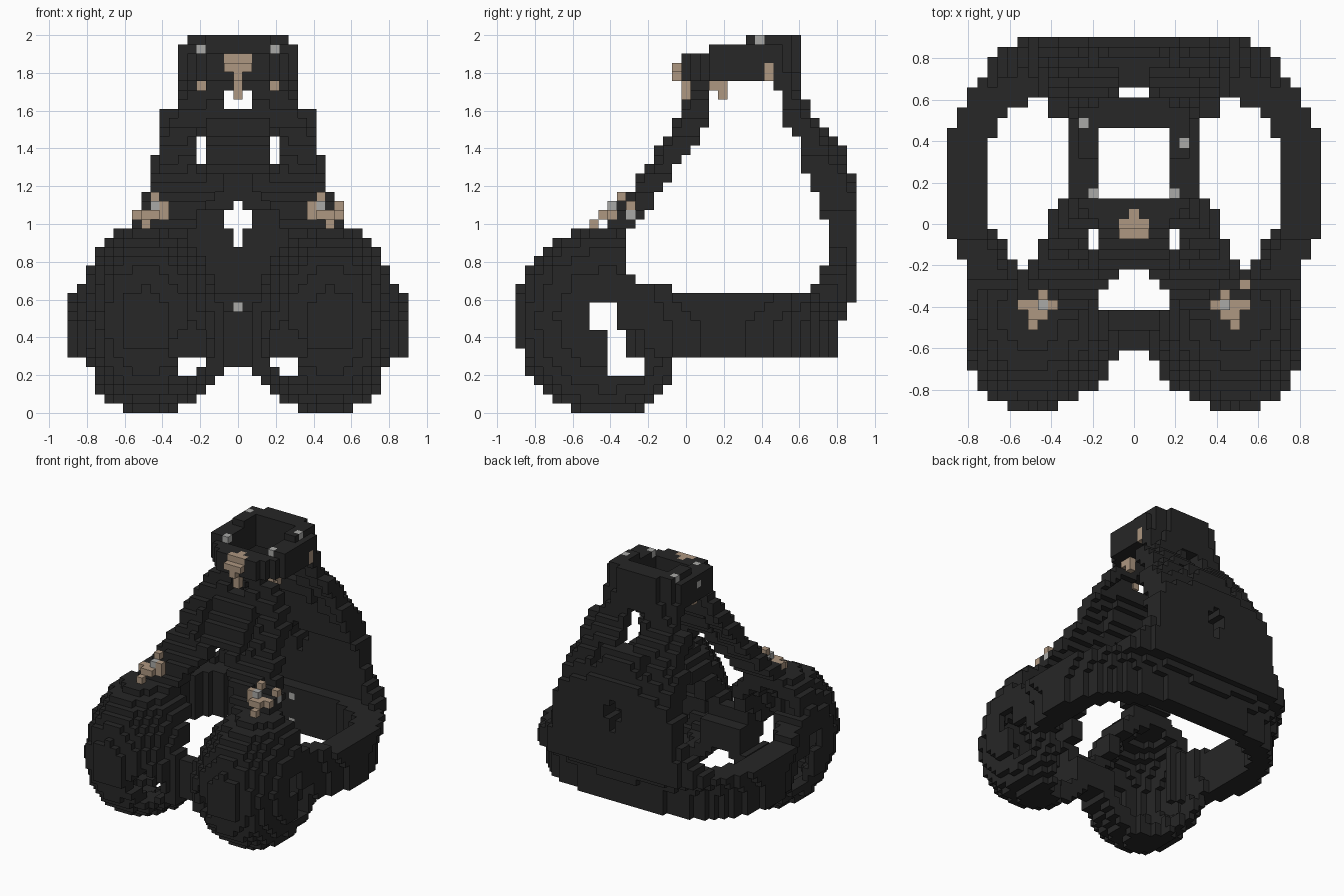
import bpy
import bmesh

if "Cube" in bpy.data.objects:
    bpy.data.objects.remove(bpy.data.objects["Cube"], do_unlink=True)

V = 2.0 / 41  # block size


def material(name, rgb):
    m = bpy.data.materials.new(name)
    m.use_nodes = True
    m.diffuse_color = (*rgb, 1)
    b = m.node_tree.nodes["Principled BSDF"]
    b.inputs["Base Color"].default_value = (*rgb, 1)
    b.inputs["Roughness"].default_value = 0.8
    return m


BLACK = material("black leather", (0.020, 0.020, 0.020))
TAN = material("tan brass", (0.42, 0.31, 0.22))
GREY = material("grey steel", (0.40, 0.40, 0.39))


def lerp(points, t):
    """Piecewise linear profile through (t, value) points."""
    if t <= points[0][0]:
        return points[0][1]
    for (a, p), (b, q) in zip(points, points[1:]):
        if t <= b:
            return p + (q - p) * (t - a) / (b - a)
    return points[-1][1]


def oval(x, y, cy, rx, ry, n):
    return (abs(x) / rx) ** n + (abs(y - cy) / ry) ** n


# profiles over height
BACK_OUT = [(0.6, 0.91), (1.2, 0.9), (1.37, 0.85), (1.5, 0.76), (1.66, 0.62), (1.8, 0.6)]
BACK_IN = [(1.0, 0.765), (1.05, 0.74), (1.2, 0.70), (1.42, 0.62), (1.62, 0.51), (1.76, 0.46)]
BACK_WIDTH = [(0.64, 0.72), (0.75, 0.6), (0.9, 0.52), (1.2, 0.46), (1.58, 0.41), (1.64, 0.31)]
FRONT_OUT = [(0.95, -0.45), (1.17, -0.3), (1.6, -0.025), (1.75, 0.03)]
FRONT_IN = [(0.95, -0.32), (1.1, -0.2), (1.25, -0.1), (1.52, 0.1), (1.7, 0.15)]
FRONT_WIDTH = [(0.95, 0.6), (1.2, 0.46), (1.45, 0.4), (1.6, 0.33), (1.69, 0.24), (1.71, 0.16)]
FRONT_GAP = [(0.95, 0.27), (1.1, 0.18), (1.27, 0.03), (1.3, -1)]


def torso(x, y):
    """True inside the hollow middle of the body."""
    return oval(x, y, 0.17, 0.71, 0.5 if y > 0.17 else 0.6, 3) < 1


def slots(x, z):
    """Through openings shared by the front and back panels."""
    a = abs(x)
    return ((a < 0.03 and 0.88 < z < 1.12) or (a < 0.08 and 0.97 < z < 1.07)
            or (0.16 < a < 0.23 and 1.32 < z < 1.46))


def cup_hole(x, y, z):
    """Side opening and round inner front opening of each cup."""
    side = 0.2 < z < 0.58 and (-0.51 if z > 0.43 else -0.42) < y < (-0.37 if z > 0.45 else -0.22)
    front = y < -0.3 and ((abs(x) - 0.26) / 0.09) ** 2 + ((z - 0.33) / 0.14) ** 2 < 1
    return side or front


def cup(x, y, z):
    dx, dy, dz = abs(x) - 0.49, abs(y + 0.42), abs(z - 0.49)
    if dx > 0:
        r = (dx / 0.33) ** 2.5
    else:
        r = (dx / (0.40 if z > 0.55 else 0.45)) ** 2
    r += (dy / 0.482) ** 2.15 + (dz / 0.495) ** 2.15
    if r > 1 or r < 0.58 or cup_hole(x, y, z):
        return False
    if z > 0.63 - 0.3 * min(y, 0):
        return y < -0.3
    return not torso(x * (1 + 0.4 * max(0, 0.45 - z)), y)


def bridge(x, y, z):
    a = abs(x)
    return (a < 0.16 and 0.25 - 0.5 * a < z < 0.54 + 0.3 * a
            and -0.59 - 0.6 * a < y < -0.41 and not cup_hole(x, y, z))


def band(x, y, z):
    if y < -0.32 or not 0.3 < z < 0.63 - 0.3 * min(0, y):
        return False
    s = min(0.1, max(0, 0.62 - z) * 0.7)
    return oval(x, y, 0.2, 0.915 - 0.3 * s, 0.71 - s, 2.5) < 1 and not torso(x, y)


def back_panel(x, y, z):
    if not 0.6 < z < 1.82 or abs(x) > lerp(BACK_WIDTH, z):
        return False
    if slots(x, z) or (abs(x) < 0.08 and 1.45 < z < 1.73):
        return False
    curve = min(1, max(0, (z - 1.1) / 0.3))
    bend = 1.2 * x ** 6 + 0.45 * curve * x * x
    return lerp(BACK_IN, z) + 0.05 * curve - bend < y < lerp(BACK_OUT, z) - bend


def front_panel(x, y, z):
    if not 0.9 < z < 1.75 or not lerp(FRONT_GAP, z) < abs(x) < lerp(FRONT_WIDTH, z):
        return False
    if slots(x, z) or (abs(x) < 0.08 and 1.6 < z < 1.72):
        return False
    if 0.16 < abs(x) < 0.23 and (-0.08 < y < -0.02 or 1.26 < z < 1.5):
        return False
    curve = min(1, max(0, (z - 1.05) / 0.3))
    bend = 0.4 * curve * x * x
    return lerp(FRONT_OUT, z) + bend < y < lerp(FRONT_IN, z) - 0.05 * curve + bend


def collar(x, y, z):
    top = 2.0 if y > 0.32 and abs(x) < 0.27 else 1.95 if y > 0.12 else 1.9
    n = 2.4 if y < 0.285 else 3.5
    return (1.74 < z < top and oval(x, y, 0.285, 0.325, 0.315, n) < 1
            and oval(x, y, 0.29, 0.18, 0.185, 3.5) > 1)


def blocks(*ranges):
    """Cells from inclusive (x0, x1, y0, y1, z0, z1) index ranges."""
    return {(i, j, k) for a, b, c, d, e, f in ranges for i in range(a, b + 1)
            for j in range(c, d + 1) for k in range(e, f + 1)}


def mirrored(cells):
    return cells | {(-i, j, k) for i, j, k in cells}


# small metal fittings claim their cells first
parts = [
    ("strap_studs", GREY, mirrored(blocks((9, 9, -8, -8, 22, 22)))
     | blocks((11, 11, -6, -6, 21, 21))),
    ("collar_studs", GREY, mirrored(blocks((4, 4, 3, 3, 39, 39)))
     | blocks((5, 5, 8, 8, 40, 40), (-5, -5, 10, 10, 40, 40), (-6, -6, 6, 6, 38, 38))),
    ("back_studs", GREY, blocks((0, 0, 14, 14, 11, 11), (0, 0, 14, 14, 7, 7))),
    ("strap_buckles", TAN, mirrored(blocks(
        (8, 11, -8, -8, 21, 21), (9, 10, -9, -9, 21, 21), (10, 10, -10, -10, 20, 20),
        (8, 8, -8, -8, 22, 22), (9, 9, -7, -7, 23, 23)))
     | blocks((11, 11, -6, -6, 22, 22))),
    ("collar_buckle", TAN, blocks((-1, 1, -1, -1, 37, 37), (-1, 1, 0, 0, 38, 38),
                                  (0, 0, -1, -1, 36, 36), (0, 0, 0, 0, 34, 35),
                                  (0, 0, 1, 1, 38, 38))),
    ("collar_rings", TAN, mirrored(blocks((4, 4, 3, 4, 35, 35), (4, 4, 4, 4, 34, 34)))
     | blocks((6, 6, 9, 9, 36, 37))),
]
taken = set().union(*(cells for _, _, cells in parts))

# leather parts sampled onto the block grid
grid = blocks((-18, 18, -18, 18, 0, 40))
for name, rule in (("collar", collar), ("front_straps", front_panel), ("back_panel", back_panel),
                   ("cups", cup), ("cup_bridge", bridge), ("body_band", band)):
    cells = {c for c in grid - taken if rule(c[0] * V, c[1] * V, (c[2] + 0.5) * V)}
    taken |= cells
    parts.append((name, BLACK, cells))


def build(name, mat, cells):
    """Mesh of the outward block faces of one part."""
    bm = bmesh.new()
    verts = {}

    def vert(p):
        if p not in verts:
            verts[p] = bm.verts.new(((p[0] - 0.5) * V, (p[1] - 0.5) * V, p[2] * V))
        return verts[p]

    for c in sorted(cells):
        for axis in range(3):
            for side in (0, 1):
                near = list(c)
                near[axis] += 2 * side - 1
                if tuple(near) in taken:
                    continue
                ring = []
                for u, w in ((0, 0), (1, 0), (1, 1), (0, 1)):
                    p = list(c)
                    p[axis] += side
                    p[(axis + 1) % 3] += u
                    p[(axis + 2) % 3] += w
                    ring.append(vert(tuple(p)))
                bm.faces.new(ring if side else ring[::-1])
    mesh = bpy.data.meshes.new(name)
    bm.to_mesh(mesh)
    bm.free()
    mesh.materials.append(mat)
    bpy.context.collection.objects.link(bpy.data.objects.new(name, mesh))


for part in parts:
    build(*part)
